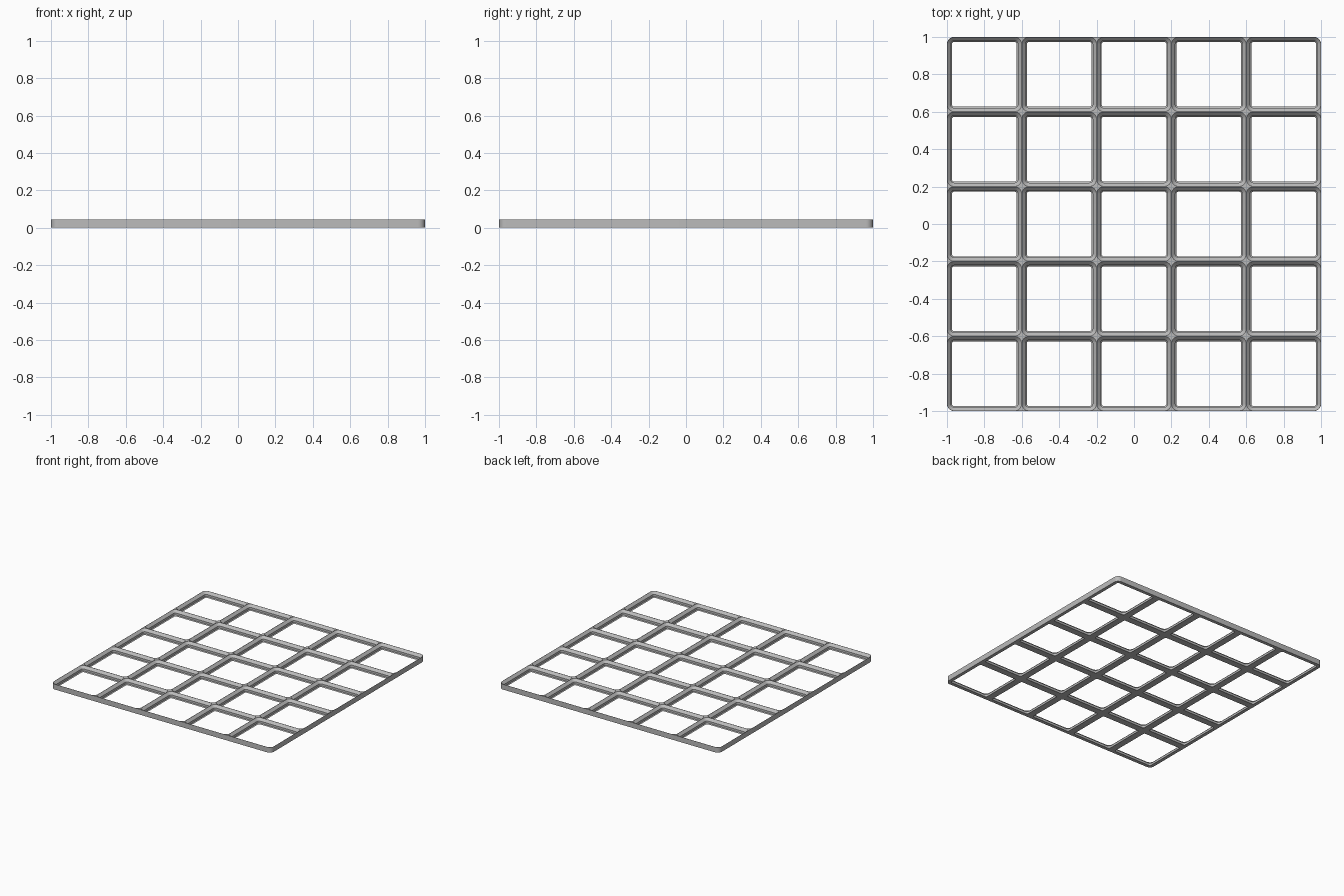
import bpy, bmesh, math

if "Cube" in bpy.data.objects:
    bpy.data.objects.remove(bpy.data.objects["Cube"])

CELLS, PITCH = 5, 0.4
MM = PITCH / 42          # one millimetre at this scale
HEIGHT = 4.6 * MM


def rounded_ring(bm, cx, cy, half, radius, z, seg=8):
    """Vertices of a rounded square, counter-clockwise."""
    ring = []
    for q in range(4):
        mid = math.radians(45 + 90 * q)
        ox = cx + math.copysign(half - radius, math.cos(mid))
        oy = cy + math.copysign(half - radius, math.sin(mid))
        for i in range(seg + 1):
            a = math.radians(90 * q + 90 * i / seg)
            ring.append(bm.verts.new((ox + radius * math.cos(a),
                                      oy + radius * math.sin(a), z)))
    return ring


def loft(bm, rings):
    """Skin rings from bottom to top and cap both ends."""
    n = len(rings[0])
    for low, high in zip(rings, rings[1:]):
        for i in range(n):
            j = (i + 1) % n
            bm.faces.new((low[i], low[j], high[j], high[i]))
    bm.faces.new(rings[0][::-1])
    bm.faces.new(rings[-1])


def make_object(name, bm):
    mesh = bpy.data.meshes.new(name)
    bm.to_mesh(mesh)
    bm.free()
    obj = bpy.data.objects.new(name, mesh)
    bpy.context.collection.objects.link(obj)
    return obj


# Solid plate with rounded corners
bm = bmesh.new()
loft(bm, [rounded_ring(bm, 0, 0, 1, 4 * MM, z) for z in (0, HEIGHT)])
frame = make_object("grid_frame", bm)

# Stepped socket profile: (inset from cell edge, height)
profile = [(2.85 * MM, -0.02), (2.85 * MM, 0), (2.15 * MM, 0.7 * MM),
           (2.15 * MM, 2.5 * MM), (0.1 * MM, 4.55 * MM), (0.1 * MM, 0.08)]
bm = bmesh.new()
for ix in range(CELLS):
    for iy in range(CELLS):
        cx, cy = ((i - (CELLS - 1) / 2) * PITCH for i in (ix, iy))
        loft(bm, [rounded_ring(bm, cx, cy, PITCH / 2 - d, 4 * MM - d, z)
                  for d, z in profile])
cutter = make_object("socket_cutter", bm)
cutter.hide_render = True

# Cut the sockets through the plate
cut = frame.modifiers.new("sockets", 'BOOLEAN')
cut.operation, cut.solver, cut.object = 'DIFFERENCE', 'EXACT', cutter
bpy.context.view_layer.objects.active = frame
frame.select_set(True)
bpy.ops.object.modifier_apply(modifier=cut.name)
bpy.data.objects.remove(cutter)

# Grey plastic, smooth round corners with crisp steps
grey = bpy.data.materials.new("grey")
grey.diffuse_color = (0.5, 0.5, 0.5, 1)
grey.use_nodes = True
grey.node_tree.nodes["Principled BSDF"].inputs["Base Color"].default_value = grey.diffuse_color
frame.data.materials.clear()
frame.data.materials.append(grey)
bpy.ops.object.shade_smooth_by_angle(angle=math.radians(30))
